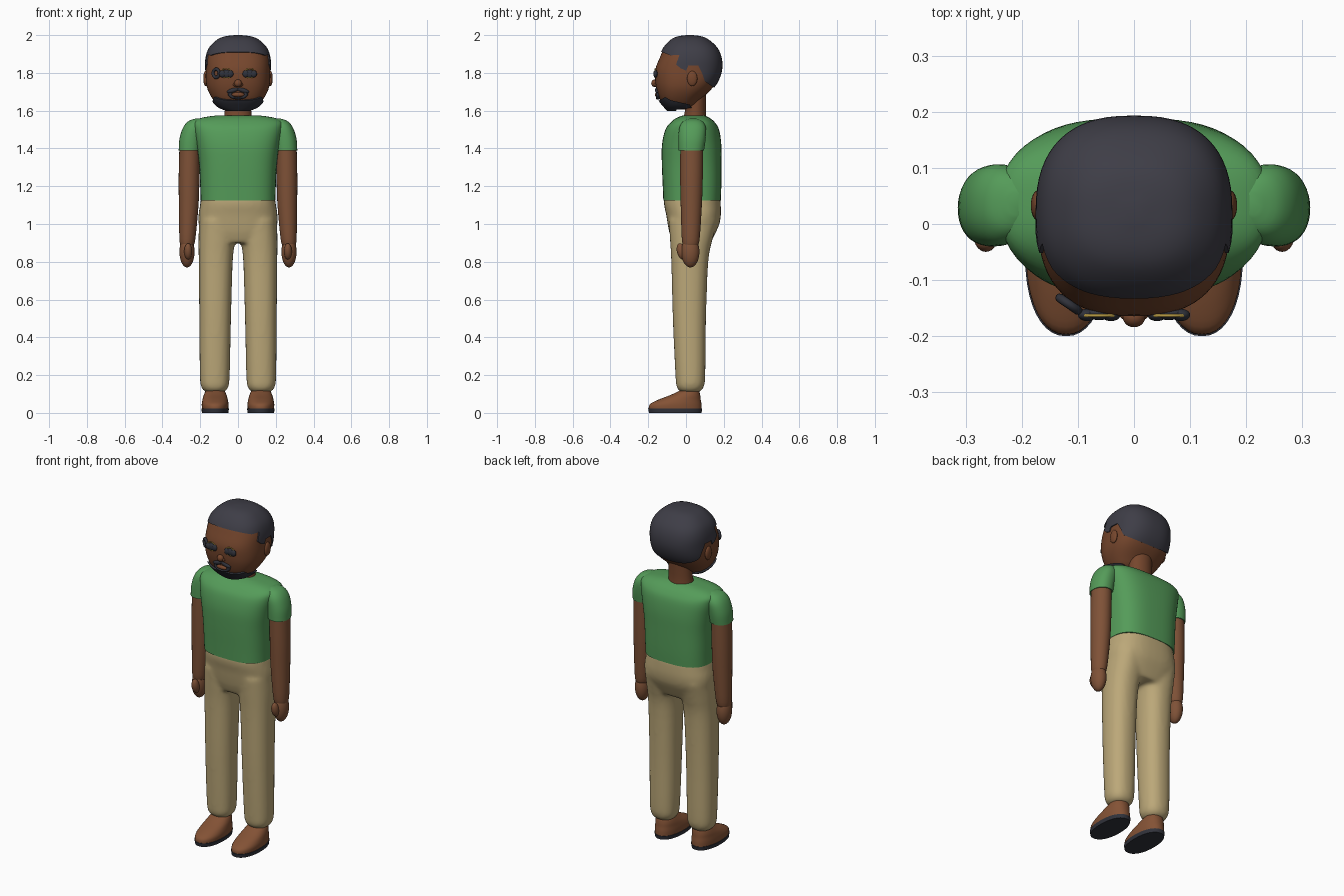
import bpy, bmesh
from math import sin, cos, pi, radians, copysign
from mathutils import Vector

default = bpy.data.objects.get("Cube")
if default:
    bpy.data.objects.remove(default)


def material(name, rgb):
    m = bpy.data.materials.new(name)
    m.use_nodes = True
    m.diffuse_color = (*rgb, 1)
    bsdf = m.node_tree.nodes["Principled BSDF"]
    bsdf.inputs["Base Color"].default_value = (*rgb, 1)
    bsdf.inputs["Roughness"].default_value = 0.7
    return m


GREEN = material("shirt green", (0.09, 0.33, 0.1))
TAN = material("trouser tan", (0.5, 0.39, 0.19))
SKIN = material("arm brown", (0.21, 0.083, 0.038))
FACE = material("face brown", (0.18, 0.062, 0.026))
SHOE = material("shoe brown", (0.23, 0.085, 0.036))
HAIR = material("hair charcoal", (0.048, 0.047, 0.062))
DARK = material("dark slate", (0.03, 0.032, 0.043))
GOLD = material("gold", (0.5, 0.34, 0.06))


def activate(ob):
    bpy.ops.object.select_all(action='DESELECT')
    ob.select_set(True)
    bpy.context.view_layer.objects.active = ob


def finish(ob, mat, angle=40):
    ob.data.materials.clear()
    ob.data.materials.append(mat)
    activate(ob)
    bpy.ops.object.shade_smooth_by_angle(angle=radians(angle))
    return ob


def new_object(name, bm):
    bmesh.ops.recalc_face_normals(bm, faces=bm.faces)
    me = bpy.data.meshes.new(name)
    bm.to_mesh(me)
    bm.free()
    ob = bpy.data.objects.new(name, me)
    bpy.context.collection.objects.link(ob)
    return ob


def spline(rows, steps):
    """Smooth interpolation through the given rows of numbers."""
    rows = [Vector(r) for r in rows]
    out = []
    for i in range(len(rows) - 1):
        p1, p2 = rows[i], rows[i + 1]
        m1 = (p2 - rows[max(i - 1, 0)]) / 2
        m2 = (rows[min(i + 2, len(rows) - 1)] - p1) / 2
        for s in range(steps):
            t = s / steps
            h = t * t * (3 - 2 * t)
            out.append(p1 * (1 - h) + p2 * h
                       + m1 * (t * (1 - t) ** 2) - m2 * (t * t * (1 - t)))
    return out + [rows[-1]]


def add_loft(bm, rings, power=2.0, side=1, segs=40, steps=4, grow=0.0):
    """Rings are (z, centre x, centre y, radius x, radius y)."""
    loops = []
    rows = spline(rings, steps)
    for k, (z, cx, cy, rx, ry) in enumerate(rows):
        z += grow * (2 * k / (len(rows) - 1) - 1)
        loop = []
        for j in range(segs):
            c, s = cos(2 * pi * j / segs), sin(2 * pi * j / segs)
            x = cx + (rx + grow) * copysign(abs(c) ** (2 / power), c)
            y = cy + (ry + grow) * copysign(abs(s) ** (2 / power), s)
            loop.append(bm.verts.new((side * x, y, z)))
        loops.append(loop)
    for a, b in zip(loops, loops[1:]):
        for j in range(segs):
            n = (j + 1) % segs
            bm.faces.new((a[j], a[n], b[n], b[j]))
    bm.faces.new(loops[0][::-1])
    bm.faces.new(loops[-1])


def loft(name, rings, mat, **options):
    bm = bmesh.new()
    add_loft(bm, rings, **options)
    return finish(new_object(name, bm), mat)


def ellipsoid(name, centre, radii, mat, rot=(0, 0, 0)):
    bpy.ops.mesh.primitive_uv_sphere_add(segments=24, ring_count=16, location=centre, rotation=rot)
    ob = bpy.context.object
    ob.name = name
    ob.scale = radii
    return finish(ob, mat, 180)


def ring(name, centre, radius, thick, mat, squash=1.0, tilt=0.0):
    bpy.ops.mesh.primitive_torus_add(major_radius=radius, minor_radius=thick, major_segments=28,
                                     minor_segments=8, location=centre, rotation=(pi / 2, 0, tilt))
    ob = bpy.context.object
    ob.name = name
    ob.scale.y = squash
    return finish(ob, mat, 180)


def keep_inside(ob, outline):
    """Trim an object to a side outline of (y, z) points."""
    bm = bmesh.new()
    a, b = [[bm.verts.new((x, y, z)) for y, z in outline] for x in (-0.4, 0.4)]
    bm.faces.new(a)
    bm.faces.new(b[::-1])
    for i in range(len(a)):
        n = (i + 1) % len(a)
        bm.faces.new((a[i], b[i], b[n], a[n]))
    cutter = new_object("cutter", bm)
    cutter.hide_render = True
    mod = ob.modifiers.new("trim", 'BOOLEAN')
    mod.operation, mod.solver, mod.object = 'INTERSECT', 'EXACT', cutter
    activate(ob)
    bpy.ops.object.modifier_move_to_index(modifier="trim", index=0)
    bpy.ops.object.modifier_apply(modifier="trim")
    bpy.data.objects.remove(cutter)


# Head, with hair and beard as trimmed shells over it
head = [(1.605, 0, -0.05, 0.05, 0.04), (1.625, 0, -0.035, 0.1, 0.075), (1.66, 0, -0.03, 0.133, 0.108),
        (1.71, 0, -0.012, 0.16, 0.143), (1.76, 0, 0.002, 0.17, 0.165), (1.82, 0, 0.012, 0.17, 0.174),
        (1.88, 0, 0.022, 0.166, 0.161), (1.93, 0, 0.023, 0.148, 0.138), (1.97, 0, 0.02, 0.108, 0.098),
        (1.988, 0, 0.02, 0.066, 0.06), (1.994, 0, 0.02, 0.01, 0.01)]
loft("head", head, FACE, power=2.5, segs=64)
hair = loft("hair", head, HAIR, power=2.5, segs=64, grow=0.006)
keep_inside(hair, [(-0.3, 1.91), (-0.13, 1.91), (-0.08, 1.893), (-0.035, 1.895), (-0.052, 1.845),
                   (-0.03, 1.825), (0, 1.812), (0.012, 1.838), (0.065, 1.838), (0.085, 1.8),
                   (0.1, 1.755), (0.15, 1.72), (0.3, 1.7), (0.3, 2.1), (-0.3, 2.1)])
beard = loft("beard", head, DARK, power=2.5, segs=64, grow=0.008)
keep_inside(beard, [(-0.3, 1.655), (-0.14, 1.655), (-0.11, 1.672), (-0.08, 1.655), (0.02, 1.632),
                    (0.03, 1.615), (-0.05, 1.605), (-0.08, 1.55), (-0.3, 1.55)])
loft("neck", [(1.54, 0, 0.045, 0.078, 0.065), (1.6, 0, 0.05, 0.07, 0.055),
              (1.69, 0, 0.055, 0.068, 0.052)], FACE)

# Face details
ellipsoid("nose", (0, -0.166, 1.745), (0.02, 0.018, 0.02), FACE)
ellipsoid("lips", (0, -0.153, 1.685), (0.034, 0.012, 0.012), FACE)
ring("mouth_beard", (0, -0.148, 1.688), 0.042, 0.011, DARK, 0.55)
for side, word in ((1, "left"), (-1, "right")):
    ellipsoid(word + "_ear", (side * 0.171, 0.033, 1.77), (0.013, 0.027, 0.04), FACE)
    ellipsoid(word + "_nostril", (side * 0.015, -0.16, 1.738), (0.011, 0.011, 0.01), FACE)
    ellipsoid(word + "_moustache", (side * 0.026, -0.152, 1.708), (0.034, 0.012, 0.012), DARK,
              (0, side * 0.3, 0))
    ellipsoid(word + "_eye", (side * 0.062, -0.16, 1.795), (0.03, 0.011, 0.021), DARK)
    ring(word + "_eye_rim", (side * 0.062, -0.163, 1.798), 0.03, 0.003, GOLD, 0.8)
    for k in (-1, 1):
        ellipsoid(word + "_lens", (side * 0.062 + k * 0.021, -0.162, 1.795),
                  (0.017, 0.011, 0.019), DARK)
ring("side_lens", (-0.116, -0.143, 1.798), 0.02, 0.008, DARK, 1.1, -0.6)

# Shirt body and sleeves
loft("shirt_body", [(1.125, 0, 0.032, 0.198, 0.152), (1.2, 0, 0.032, 0.2, 0.155), (1.32, 0, 0.03, 0.206, 0.158),
                    (1.42, 0, 0.03, 0.22, 0.157), (1.5, 0, 0.033, 0.236, 0.142), (1.54, 0, 0.036, 0.236, 0.115),
                    (1.563, 0, 0.038, 0.19, 0.085), (1.575, 0, 0.04, 0.11, 0.055)], GREEN, power=2.9, segs=56)
for side, word in ((1, "left"), (-1, "right")):
    loft(word + "_sleeve", [(1.388, 0.256, 0.028, 0.058, 0.067), (1.45, 0.25, 0.032, 0.06, 0.072),
                            (1.51, 0.236, 0.035, 0.055, 0.07), (1.545, 0.222, 0.036, 0.04, 0.05),
                            (1.558, 0.21, 0.036, 0.015, 0.02)], GREEN, power=2.2, side=side)
    # Arms and hands
    loft(word + "_arm", [(0.88, 0.27, 0.024, 0.032, 0.036), (0.92, 0.268, 0.025, 0.042, 0.047),
                         (1.1, 0.261, 0.028, 0.052, 0.056), (1.25, 0.259, 0.029, 0.055, 0.06),
                         (1.42, 0.256, 0.03, 0.054, 0.06)], SKIN, side=side)
    ellipsoid(word + "_hand", (side * 0.27, 0.023, 0.853), (0.04, 0.048, 0.083), SKIN)
    ellipsoid(word + "_thumb", (side * 0.264, -0.024, 0.855), (0.021, 0.024, 0.044), SKIN, (0.25, 0, 0))
    # Shoes and soles
    loft(word + "_shoe", [(0.015, 0.121, -0.057, 0.069, 0.14), (0.045, 0.121, -0.055, 0.071, 0.137),
                          (0.07, 0.121, -0.034, 0.067, 0.112), (0.095, 0.121, -0.003, 0.06, 0.078),
                          (0.118, 0.121, 0.018, 0.048, 0.05), (0.126, 0.121, 0.022, 0.025, 0.028)],
         SHOE, power=2.2, side=side)
    loft(word + "_sole", [(0, 0.121, -0.057, 0.07, 0.139), (0.022, 0.121, -0.057, 0.073, 0.143)],
         DARK, power=2.2, side=side, steps=1)

# Trousers: hips and legs fused into one smooth body
bm = bmesh.new()
add_loft(bm, [(0.9, 0, 0.03, 0.16, 0.1), (0.95, 0, 0.034, 0.196, 0.121), (1.0, 0, 0.04, 0.208, 0.137),
              (1.05, 0, 0.04, 0.209, 0.145), (1.1, 0, 0.034, 0.201, 0.15), (1.145, 0, 0.032, 0.195, 0.149)],
         power=2.6)
for side in (1, -1):
    add_loft(bm, [(0.11, 0.123, 0.022, 0.05, 0.05), (0.135, 0.123, 0.022, 0.071, 0.071),
                  (0.2, 0.123, 0.023, 0.079, 0.079), (0.5, 0.121, 0.018, 0.084, 0.088),
                  (0.8, 0.118, 0.02, 0.09, 0.098), (0.92, 0.112, 0.028, 0.097, 0.113),
                  (1.02, 0.108, 0.038, 0.098, 0.13)], power=2.3, side=side)
trousers = new_object("trousers", bm)
remesh = trousers.modifiers.new("fuse", 'REMESH')
remesh.mode, remesh.voxel_size = 'VOXEL', 0.011
soften = trousers.modifiers.new("soften", 'SMOOTH')
soften.factor, soften.iterations = 0.5, 8
activate(trousers)
for name in ("fuse", "soften"):
    bpy.ops.object.modifier_apply(modifier=name)
finish(trousers, TAN, 180)
